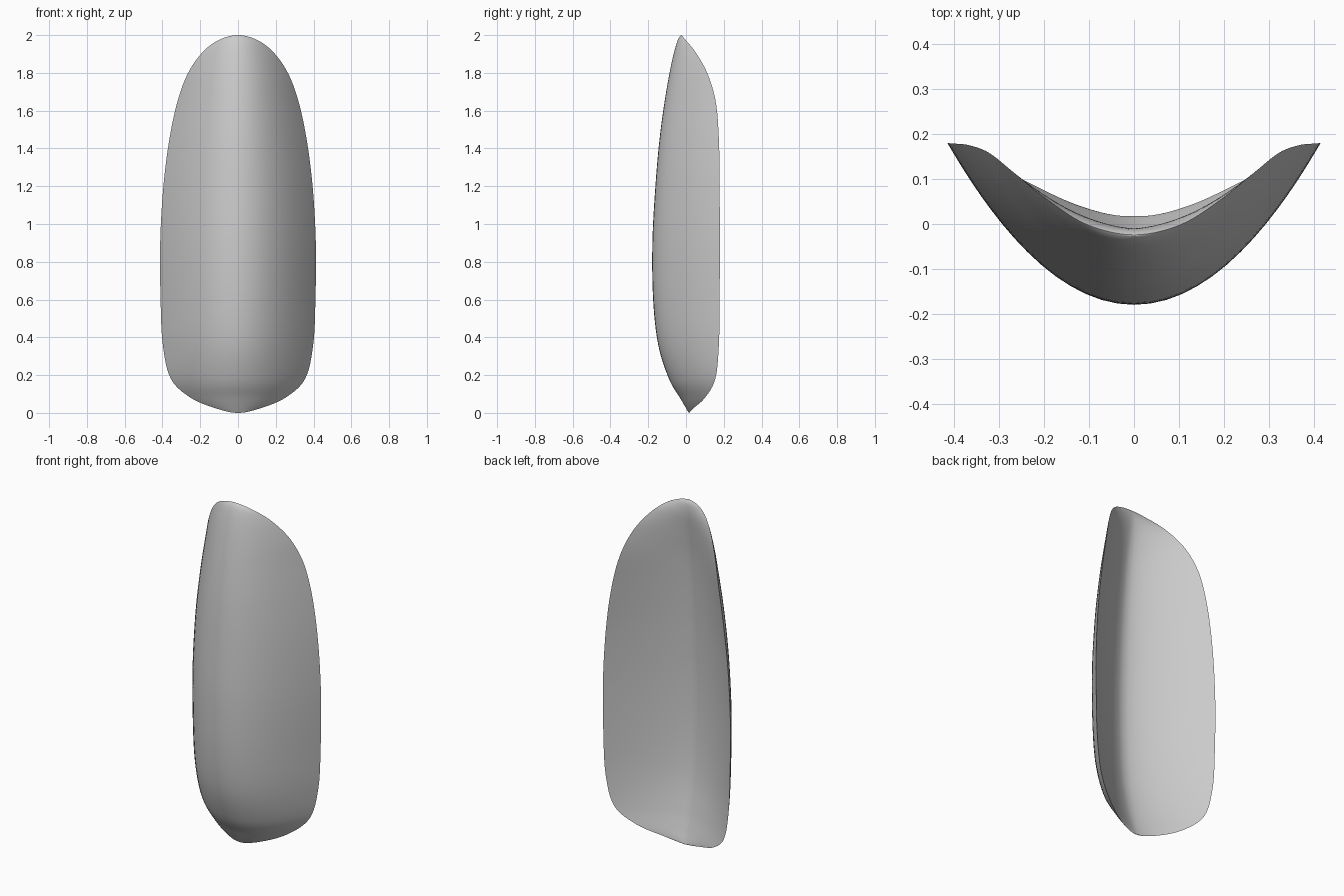
import bpy, bmesh, math
from mathutils import Vector

cube = bpy.data.objects.get("Cube")
if cube:
    bpy.data.objects.remove(cube, do_unlink=True)

# Sections from the bottom tip to the top tip:
# height, half width, front centre y, rim y, back centre y
SECTIONS = [
    (0, 0, .015, .015, .018),
    (.025, .12, 0, .04, .01),
    (.08, .25, -.032, .1, -.008),
    (.18, .355, -.09, .155, -.035),
    (.36, .398, -.147, .174, -.07),
    (.6, .41, -.174, .178, -.09),
    (.9, .412, -.178, .179, -.094),
    (1.2, .395, -.162, .178, -.083),
    (1.45, .363, -.14, .174, -.066),
    (1.65, .32, -.113, .157, -.047),
    (1.8, .264, -.087, .112, -.026),
    (1.91, .187, -.063, .05, -.011),
    (1.975, .1, -.043, -.003, -.012),
    (2, 0, -.026, -.024, -.024),
]
STEPS = 6
COLUMNS = 36


def mirrored(row):
    """Continue past a tip with the width reversed, so the tip is round."""
    return Vector((row[0], -row[1], *row[2:]))


def smooth_rows():
    """Catmull-Rom interpolation through the sections."""
    keys = [Vector(s) for s in SECTIONS]
    keys = [mirrored(keys[1])] + keys + [mirrored(keys[-2])]
    rows = []
    for a, b, c, d in zip(keys, keys[1:], keys[2:], keys[3:]):
        for i in range(STEPS):
            u = i / STEPS
            rows.append(b + (c - a) * (u / 2)
                        + (a * 2 - b * 5 + c * 4 - d) * (u * u / 2)
                        + (b * 3 - a - c * 3 + d) * (u ** 3 / 2))
    rows.append(keys[-2])
    return rows


def add_skin(bm, rows, centre, power, flip):
    """One curved sheet, running from rim to rim across each section."""
    grid = []
    for row in rows:
        z, width, rim, mid = row[0], row[1], row[3], row[centre]
        line = []
        for i in range(COLUMNS + 1):
            t = math.sin(math.pi * (i / COLUMNS - .5))
            y = mid + (rim - mid) * abs(t) ** power
            line.append(bm.verts.new((width * t, y, z)))
        grid.append(line)
    for low, high in zip(grid, grid[1:]):
        for i in range(COLUMNS):
            quad = [low[i], low[i + 1], high[i + 1], high[i]]
            bm.faces.new(quad[::-1] if flip else quad)


# Curved shell: convex front, hollow back, sharp rim
bm = bmesh.new()
rows = smooth_rows()
add_skin(bm, rows, 2, 2, False)
add_skin(bm, rows, 4, 1.5, True)
bmesh.ops.remove_doubles(bm, verts=bm.verts, dist=.0004)
bmesh.ops.recalc_face_normals(bm, faces=bm.faces)
mesh = bpy.data.meshes.new("curved_shell")
bm.to_mesh(mesh)
bm.free()
shell = bpy.data.objects.new("curved_shell", mesh)
bpy.context.collection.objects.link(shell)

# Plain grey finish
grey = bpy.data.materials.new("light_grey")
grey.use_nodes = True
colour = (.6, .6, .6, 1)
grey.diffuse_color = colour
grey.node_tree.nodes["Principled BSDF"].inputs["Base Color"].default_value = colour
mesh.materials.append(grey)

bpy.context.view_layer.objects.active = shell
shell.select_set(True)
bpy.ops.object.shade_smooth_by_angle(angle=math.radians(60))
